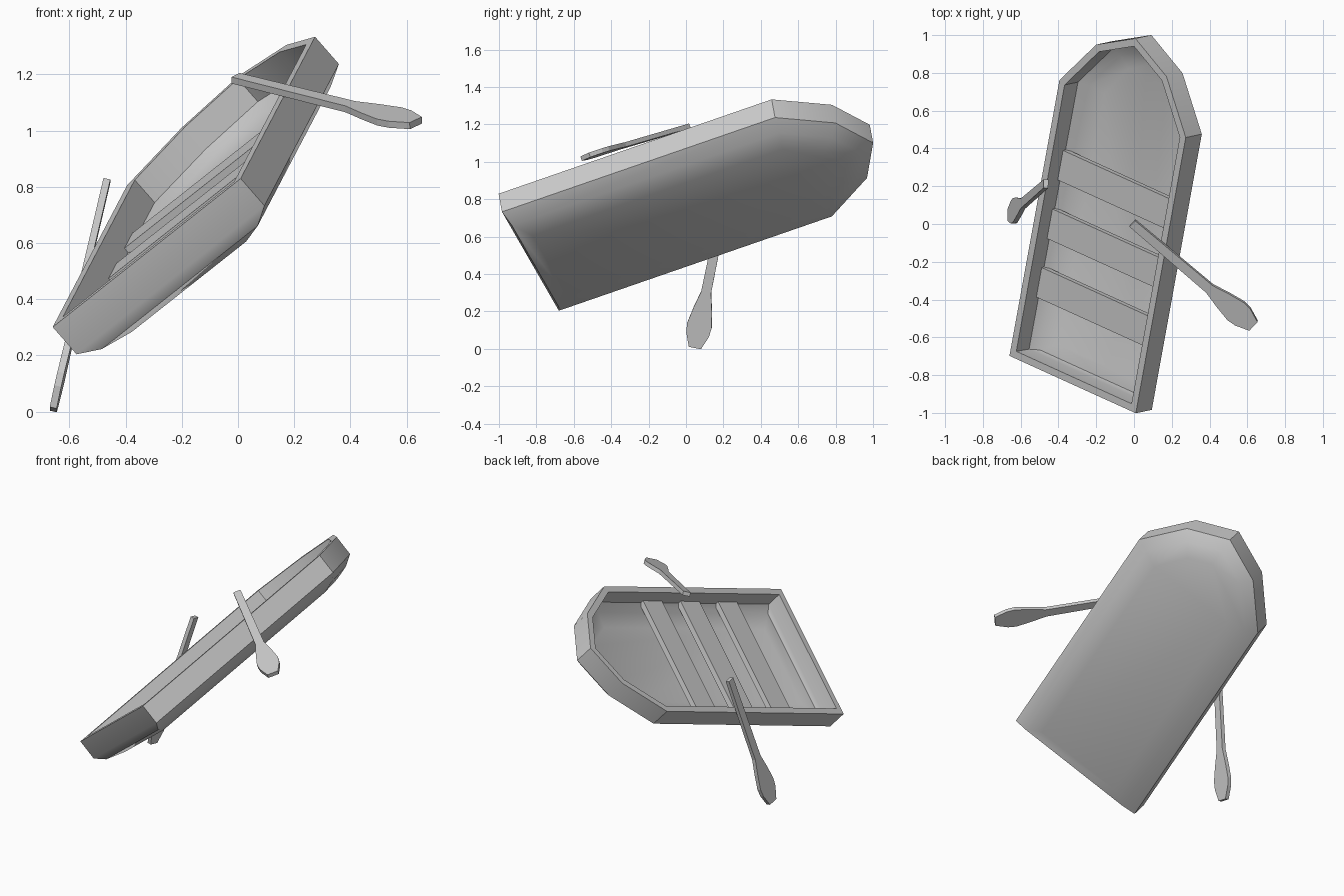
import bpy, bmesh, math
from mathutils import Vector, Matrix

if "Cube" in bpy.data.objects:
    bpy.data.objects.remove(bpy.data.objects["Cube"])

# Boat frame: u = across, v = stern to bow, n = up out of the boat
v = Vector((0.169, 0.932, 0.322)).normalized()
u = Vector((0.74, -0.33, 0.586))
u = (u - v * u.dot(v)).normalized()
n = u.cross(v)
FRAME = Matrix((u, v, n)).transposed().to_4x4()
FRAME.translation = (-0.325, -0.85, 0.565)


def make(name, verts, faces, fix=True):
    me = bpy.data.meshes.new(name)
    me.from_pydata([FRAME @ Vector(p) for p in verts], [], faces)
    if fix:
        bm = bmesh.new()
        bm.from_mesh(me)
        bmesh.ops.recalc_face_normals(bm, faces=bm.faces)
        bm.to_mesh(me)
        bm.free()
    ob = bpy.data.objects.new(name, me)
    bpy.context.collection.objects.link(ob)
    return ob


def ring(hw, stern, side, mid_hw, mid, tip, z):
    left = [(-hw, stern, z), (-hw, side, z), (-mid_hw, mid, z)]
    return left + [(0, tip, z)] + [(-x, y, h) for x, y, h in reversed(left)]


# Hull: stacked outlines from rim to flat bottom, thickened inward
rings = [
    ring(0.4525, 0.0, 1.567, 0.252, 1.841, 1.967, 0.0),
    ring(0.4525, 0.0, 1.567, 0.252, 1.841, 1.967, -0.13),
    ring(0.375, 0.022, 1.56, 0.2, 1.795, 1.895, -0.175),
    ring(0.275, 0.10, 1.533, 0.14, 1.728, 1.80, -0.205),
]
k = 7
verts = [p for r in rings for p in r]
faces = [(r * k + i, r * k + (i + 1) % k, (r + 1) * k + (i + 1) % k, (r + 1) * k + i)
         for r in range(3) for i in range(k)]
faces.append(tuple(range(3 * k, 4 * k)))
hull = make("hull", verts, faces, fix=False)
solid = hull.modifiers.new("thickness", 'SOLIDIFY')
solid.thickness = 0.04
solid.offset = -1
solid.use_even_offset = True
bpy.context.view_layer.objects.active = hull
hull.select_set(True)
bpy.ops.object.modifier_apply(modifier="thickness")
bpy.ops.object.shade_smooth_by_angle(angle=math.radians(33))

# Three seat planks
BOX = [(0, 1, 3, 2), (4, 6, 7, 5), (0, 4, 5, 1), (2, 3, 7, 6), (0, 2, 6, 4), (1, 5, 7, 3)]
for i in range(3):
    y0 = 0.335 + 0.333 * i
    make(f"seat_{i + 1}", [(x, y, z) for x in (-0.415, 0.415)
                           for y in (y0, y0 + 0.168) for z in (-0.122, -0.087)], BOX)

# Oars: flat shaft widening to a blade, one mirrored to each side
profile = [(0, 0.023), (0.545, 0.027), (0.64, 0.05), (0.73, 0.067), (0.78, 0.062), (0.855, 0.033)]
for name, s in (("right_oar", 1), ("left_oar", -1)):
    start = Vector((s * 0.31, 1.05, 0.137))
    d = (Vector((s * 0.868, 0.605, -0.32)) - start).normalized()
    w = Vector((s * 0.46, 0.827, -0.314))
    w = (w - d * w.dot(d)).normalized()
    t = d.cross(w)
    pts = []
    for a, hw in profile:
        for sw, st in ((-1, -1), (1, -1), (1, 1), (-1, 1)):
            pts.append(start + d * a + w * hw * sw + t * 0.0125 * st)
    m = len(profile)
    fs = [(4 * r + i, 4 * r + (i + 1) % 4, 4 * r + 4 + (i + 1) % 4, 4 * r + 4 + i)
          for r in range(m - 1) for i in range(4)]
    fs += [(0, 1, 2, 3), tuple(range(4 * m - 4, 4 * m))]
    make(name, pts, fs)
